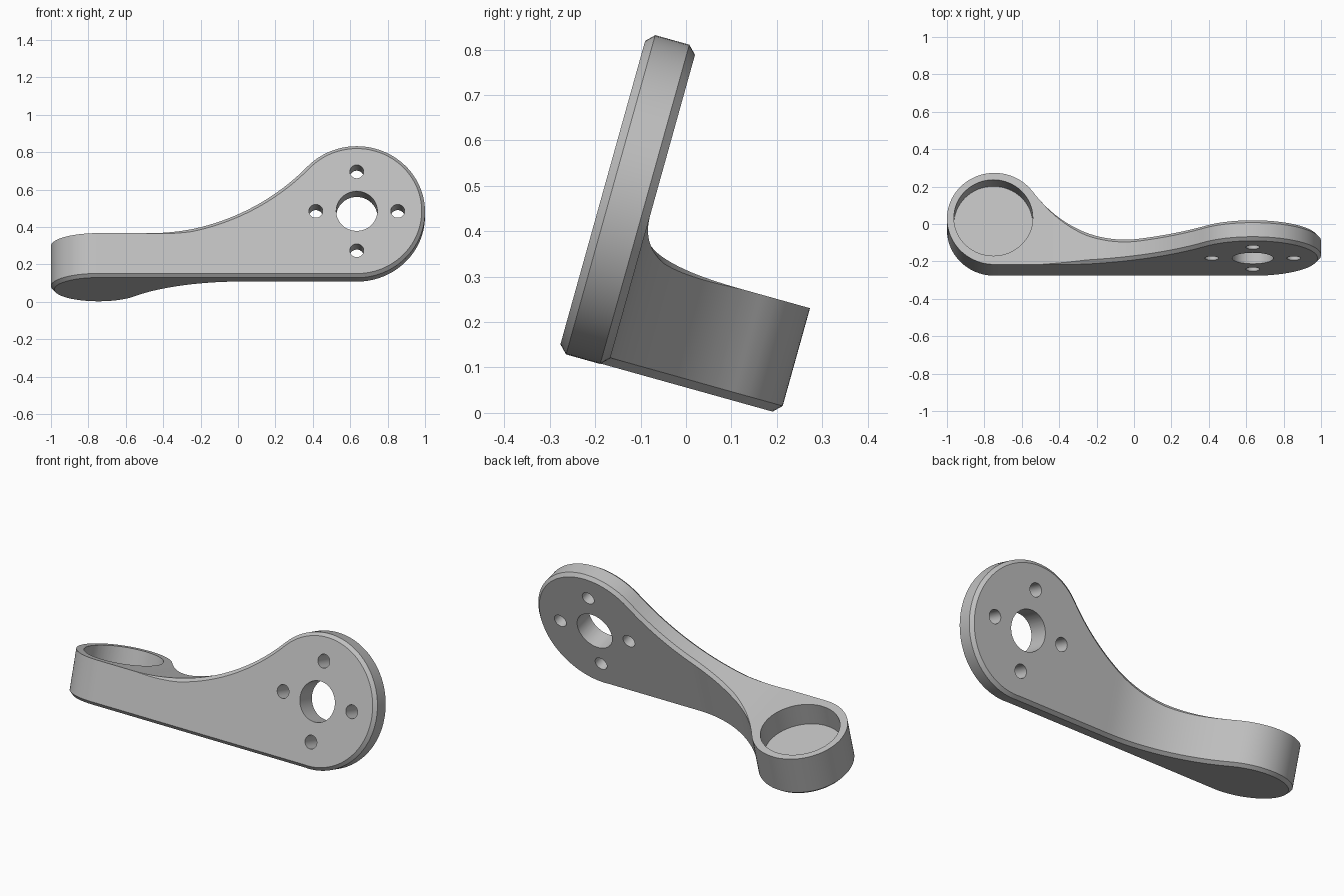
import bpy, bmesh, math
from mathutils import Matrix

cube = bpy.data.objects.get("Cube")
if cube:
    bpy.data.objects.remove(cube)

# Main dimensions in the arm's own frame: x along, y deep, z up the plate
TILT = math.radians(15.6)
FRONT, BACK = -0.307, -0.193      # plate faces
BASE, SHELF = 0.054, 0.2955       # underside, boss top
PX, PZ, PR = 0.635, 0.418, 0.365  # round plate end
BX, BR = -0.746, 0.254            # boss
BY = FRONT + BR
CH = 0.018                        # chamfer
UP_X, BACK_X = -0.5, 0.03         # starts of the two concave sweeps


def fillet(dx, dh, r):
    """Radius of an arc tangent to a flat and to a circle dh above that flat."""
    return (dx * dx + dh * dh - r * r) / (2 * (r + dh))


UP_R = fillet(PX - UP_X, PZ - SHELF, PR)
UP_T = UP_X + (PX - UP_X) * UP_R / (UP_R + PR)
BACK_R = fillet(BACK_X - BX, BY - BACK, BR)
BACK_T = BACK_X - (BACK_X - BX) * BACK_R / (BACK_R + BR)


def circle(x, cx, ch, r, side):
    d = max(-r, min(r, x - cx))
    h = math.sqrt(r * r - d * d)
    return ch + side * h, d / r, side * h / r


def hollow(x, cx, base, r):
    d = x - cx
    h = math.sqrt(r * r - d * d)
    return base + r - h, -d / r, h / r


# Each outline gives height and outward normal at x
def top(x):
    if x < UP_X:
        return SHELF, 0, 1
    return hollow(x, UP_X, SHELF, UP_R) if x < UP_T else circle(x, PX, PZ, PR, 1)


def bottom(x):
    return (BASE, 0, -1) if x < PX else circle(x, PX, PZ, PR, -1)


def front(x):
    return (FRONT, 0, -1) if x > BX else circle(x, BX, BY, BR, -1)


def back(x):
    if x < BACK_T:
        return circle(x, BX, BY, BR, 1)
    return hollow(x, BACK_X, BACK, BACK_R) if x < BACK_X else (BACK, 0, 1)


def corner(x, side, cap, c):
    """Two ends of the chamfer where a side wall meets a top or bottom wall."""
    s, c_ = side(x), cap(x)
    xa, xb = x - c * c_[1], x - c * s[1]
    return [(xa, side(xa)[0], c_[0] - c * c_[2]),
            (xb, s[0] - c * s[2], cap(xb)[0])]


def section(x):
    t = CH * max(0, min(1, (x - UP_X) / 0.25))
    return (corner(x, front, bottom, CH) + corner(x, back, bottom, CH)[::-1]
            + corner(x, back, top, t) + corner(x, front, top, t)[::-1])


def finish(bm, name):
    mesh = bpy.data.meshes.new(name)
    bm.to_mesh(mesh)
    bm.free()
    ob = bpy.data.objects.new(name, mesh)
    bpy.context.collection.objects.link(ob)
    return ob


# Bracket arm: sections lofted from the boss end to the round plate end
N = 28
stations = [BX - BR * math.cos(math.pi / 2 * i / N) for i in range(N)]
marks = [BX, BACK_T, UP_X, BACK_X, UP_T, PX]
for a, b in zip(marks, marks[1:]):
    n = max(6, int((b - a) / 0.02))
    stations += [a + (b - a) * i / n for i in range(n)]
stations += [PX + PR * math.sin(math.pi / 2 * i / N) for i in range(N + 1)]

bm = bmesh.new()
rings = [[bm.verts.new(p) for p in section(x)] for x in stations]
for r0, r1 in zip(rings, rings[1:]):
    for i in range(8):
        j = (i + 1) % 8
        bm.faces.new((r0[i], r0[j], r1[j], r1[i]))
bmesh.ops.remove_doubles(bm, verts=bm.verts, dist=0.00005)
bmesh.ops.dissolve_degenerate(bm, edges=bm.edges, dist=0.00005)
bmesh.ops.recalc_face_normals(bm, faces=bm.faces)
arm = finish(bm, "bracket_arm")

# Cutter: centre bore, four bolt holes and the round pocket in the boss
bm = bmesh.new()


def drill(x, y, z, r, depth, along_y):
    m = Matrix.Translation((x, y, z))
    if along_y:
        m = m @ Matrix.Rotation(math.pi / 2, 4, "X")
    bmesh.ops.create_cone(bm, cap_ends=True, segments=64, radius1=r, radius2=r,
                          depth=depth, matrix=m)


MID = (FRONT + BACK) / 2
drill(PX, MID, PZ, 0.11, 0.3, True)
for k in range(4):
    a = k * math.pi / 2
    drill(PX + 0.219 * math.cos(a), MID, PZ + 0.219 * math.sin(a), 0.037, 0.3, True)
drill(BX - 0.006, BY + 0.005, 0.165 + 0.15, 0.211, 0.3, False)
cutter = finish(bm, "hole_cutter")
cutter.hide_render = True

bpy.context.view_layer.objects.active = arm
arm.select_set(True)
mod = arm.modifiers.new("holes", "BOOLEAN")
mod.operation = "DIFFERENCE"
mod.solver = "EXACT"
mod.object = cutter
bpy.ops.object.modifier_apply(modifier=mod.name)
bpy.data.objects.remove(cutter)

# Plain grey finish
grey = bpy.data.materials.new("light_grey")
grey.use_nodes = True
colour = (0.52, 0.52, 0.52, 1)
grey.diffuse_color = colour
grey.node_tree.nodes["Principled BSDF"].inputs["Base Color"].default_value = colour
arm.data.materials.clear()
arm.data.materials.append(grey)

# Lean the arm back and smooth the curved walls
arm.data.transform(Matrix.Rotation(-TILT, 4, "X"))
bpy.ops.object.shade_smooth_by_angle(angle=math.radians(25))
